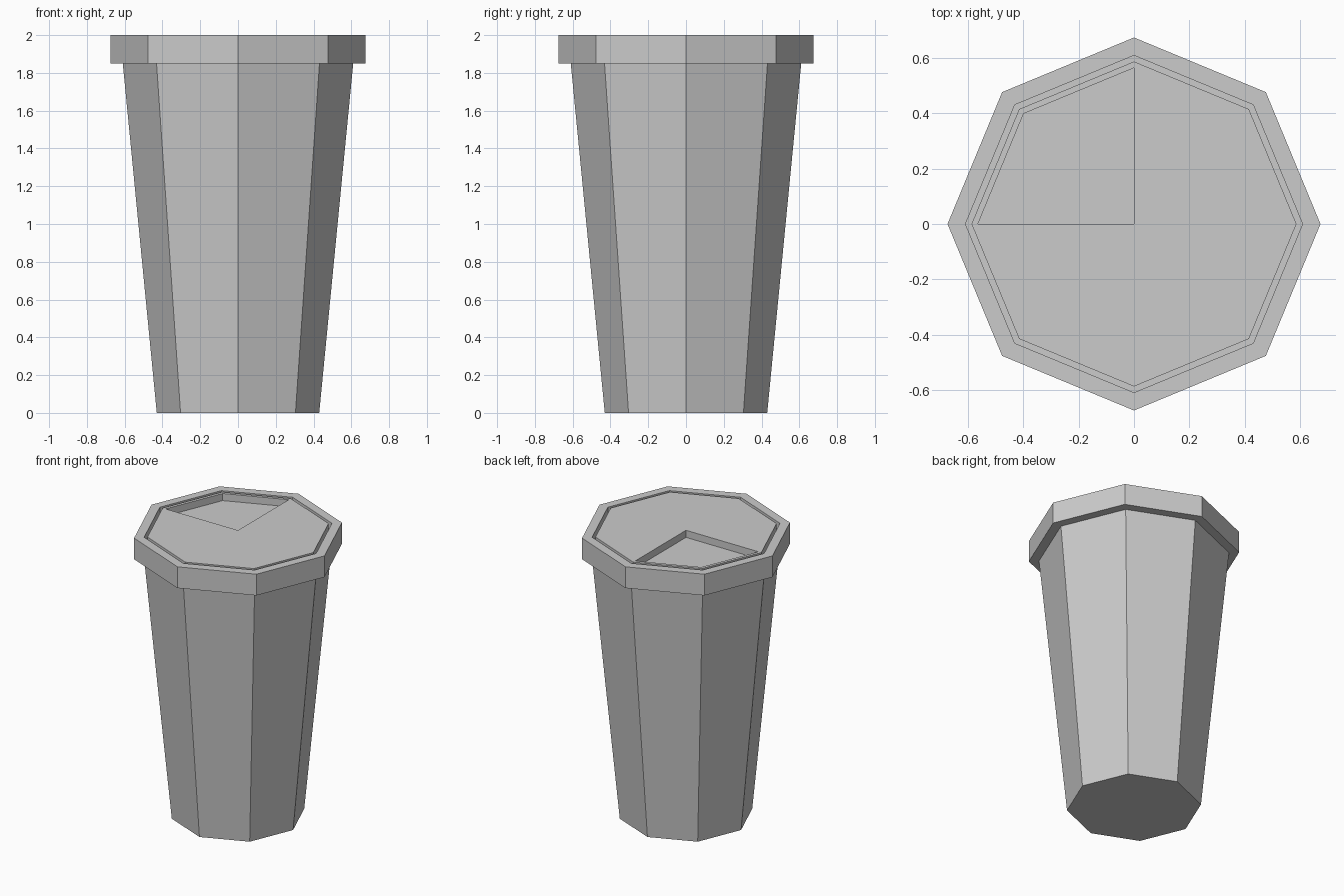
import bpy, bmesh
from math import cos, sin, pi

if "Cube" in bpy.data.objects:
    bpy.data.objects.remove(bpy.data.objects["Cube"])

SIDES = 8
TOP, GROOVE, RIM_Z = 2.0, 1.95, 1.85
PANEL_R, POCKET_R = 0.588, 0.565


def point(r, i, z):
    a = 2 * pi * i / SIDES
    return (r * cos(a), r * sin(a), z)


def face(bm, pts):
    bm.faces.new([bm.verts.new(p) for p in pts])


def lathe(bm, profile):
    """Sweep an (r, z) profile around the eight-sided outline."""
    for (r0, z0), (r1, z1) in zip(profile, profile[1:]):
        for i in range(SIDES):
            face(bm, [point(r0, i, z0), point(r0, i + 1, z0),
                      point(r1, i + 1, z1), point(r1, i, z1)])


def finish(bm, name):
    bmesh.ops.remove_doubles(bm, verts=bm.verts, dist=1e-4)
    mesh = bpy.data.meshes.new(name)
    bm.to_mesh(mesh)
    bm.free()
    ob = bpy.data.objects.new(name, mesh)
    bpy.context.collection.objects.link(ob)
    return ob


# Tapered cup body with flat bottom
bm = bmesh.new()
lathe(bm, [(0.43, 0), (0.61, RIM_Z)])
face(bm, [point(0.43, -i, 0) for i in range(SIDES)])
finish(bm, "cup_body")

# Lid: overhanging rim and narrow groove around the centre panel
bm = bmesh.new()
lathe(bm, [(0.61, RIM_Z), (0.675, RIM_Z), (0.675, TOP), (0.61, TOP),
           (0.61, GROOVE), (PANEL_R, GROOVE), (PANEL_R, TOP)])

# Lid panel: three quarters, plus a thin strip outside the pocket
face(bm, [(0, 0, TOP), point(POCKET_R, 4, TOP)]
     + [point(PANEL_R, i, TOP) for i in range(4, 11)]
     + [point(POCKET_R, 2, TOP)])
for i in (2, 3):
    face(bm, [point(POCKET_R, i, TOP), point(PANEL_R, i, TOP),
              point(PANEL_R, i + 1, TOP), point(POCKET_R, i + 1, TOP)])

# Sunken quarter pocket in the back left of the lid
outline = [(0, 0, GROOVE)] + [point(POCKET_R, i, GROOVE) for i in (2, 3, 4)]
face(bm, outline)
for a, b in zip(outline, outline[1:] + outline[:1]):
    face(bm, [b, a, (a[0], a[1], TOP), (b[0], b[1], TOP)])
finish(bm, "lid")
